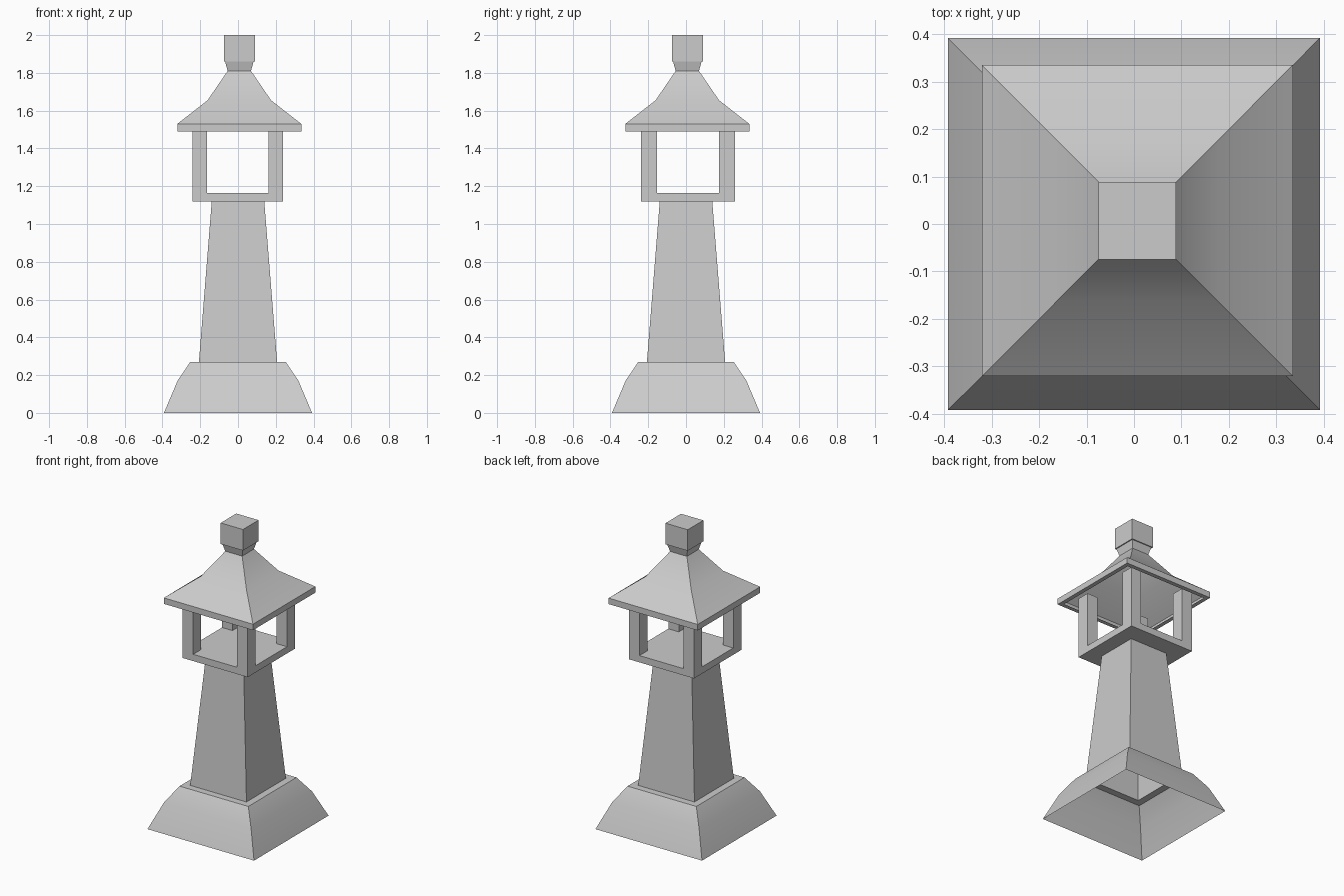
import bpy, bmesh, math

if "Cube" in bpy.data.objects:
    bpy.data.objects.remove(bpy.data.objects["Cube"])


def finish(name, bm, fix_normals=True):
    if fix_normals:
        bmesh.ops.recalc_face_normals(bm, faces=bm.faces[:])
    me = bpy.data.meshes.new(name)
    bm.to_mesh(me)
    bm.free()
    ob = bpy.data.objects.new(name, me)
    bpy.context.collection.objects.link(ob)
    me.shade_smooth()
    me.set_sharp_from_angle(angle=math.radians(30))
    return ob


def square_loft(name, profile, centre=(0, 0), cap_bottom=False, cap_top=False):
    """Stack square rings given as (half width, z), bottom to top."""
    bm = bmesh.new()
    cx, cy = centre
    rings = [[bm.verts.new((cx + sx * h, cy + sy * h, z))
              for sx, sy in ((-1, -1), (1, -1), (1, 1), (-1, 1))]
             for h, z in profile]
    for a, b in zip(rings, rings[1:]):
        for i in range(4):
            j = (i + 1) % 4
            bm.faces.new((a[i], a[j], b[j], b[i]))
    if cap_bottom:
        bm.faces.new(rings[0][::-1])
    if cap_top:
        bm.faces.new(rings[-1])
    return finish(name, bm, fix_normals=False)


def box(name, lo, hi):
    bm = bmesh.new()
    bmesh.ops.create_cube(bm, size=1)
    for v in bm.verts:
        v.co = [(a + b) / 2 + c * (b - a) for a, b, c in zip(lo, hi, v.co)]
    return finish(name, bm)


# Hollow flared base with a ledge, and the tapering column on it
square_loft("base", [(0.392, 0), (0.32, 0.17), (0.253, 0.27), (0.207, 0.27)])
square_loft("column", [(0.207, 0.27), (0.139, 1.12)])

# Lantern floor and four corner posts
X0, X1, Y0, Y1 = -0.24, 0.238, -0.238, 0.259
PX, PY = 0.077, 0.084
box("lantern_floor", (X0, Y0, 1.12), (X1, Y1, 1.165))
for side, x in (("left", X0), ("right", X1 - PX)):
    for end, y in (("front", Y0), ("back", Y1 - PY)):
        box(f"{end}_{side}_post", (x, y, 1.165), (x + PX, y + PY, 1.53))

# Hollow swept roof with a thin eave
C = (0.007, 0.007)
square_loft("roof", [(0.30, 1.49), (0.328, 1.49), (0.328, 1.53),
                     (0.168, 1.655), (0.062, 1.81)], C)

# Flared neck and finial block
square_loft("neck", [(0.062, 1.81), (0.075, 1.86)], C)
square_loft("finial", [(0.082, 1.86), (0.082, 2.0)], C, True, True)
